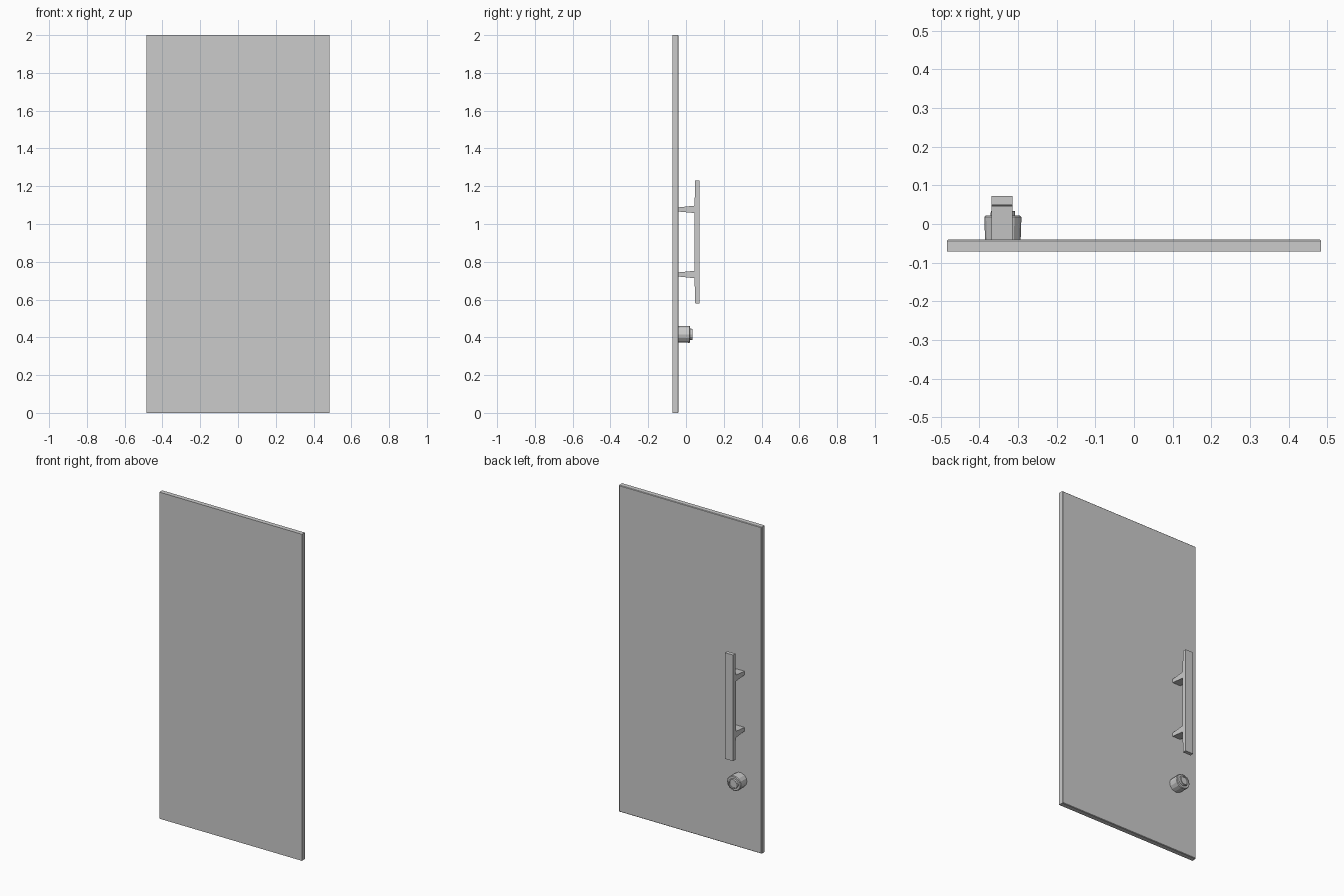
import bpy, bmesh, math
from mathutils import Matrix

if "Cube" in bpy.data.objects:
    bpy.data.objects.remove(bpy.data.objects["Cube"])


def finish(name, bm):
    bmesh.ops.recalc_face_normals(bm, faces=bm.faces)
    mesh = bpy.data.meshes.new(name)
    bm.to_mesh(mesh)
    bm.free()
    obj = bpy.data.objects.new(name, mesh)
    bpy.context.collection.objects.link(obj)
    return obj


# Door panel with slightly eased edges on the handle side
bm = bmesh.new()
bmesh.ops.create_cube(bm, size=1, matrix=Matrix.Translation((0, -0.056, 1)) @ Matrix.Diagonal((0.967, 0.031, 2, 1)))
back_edges = [e for e in bm.edges if all(v.co.y > -0.05 for v in e.verts)]
bmesh.ops.bevel(bm, geom=back_edges, offset=0.003, segments=1, affect='EDGES')
finish("door_panel", bm)

# Pull handle: half of the side profile (y, height above middle), mirrored
MID, X0, X1 = 0.905, -0.369, -0.314
half = [(0.072, 0.325), (0.049, 0.325), (0.045, 0.192), (-0.041, 0.183),
        (-0.041, 0.161), (0.045, 0.153)]
profile = half + [(y, -h) for y, h in reversed(half)]
bm = bmesh.new()
face = bm.faces.new([bm.verts.new((X0, y, MID + h)) for y, h in profile])
side = bmesh.ops.extrude_face_region(bm, geom=[face], use_keep_orig=True)["geom"]
for v in side:
    if isinstance(v, bmesh.types.BMVert):
        v.co.x = X1
bmesh.ops.triangulate(bm, faces=[f for f in bm.faces if len(f.verts) > 4])
finish("pull_handle", bm)

# Lock knob: turned profile (radius, y) with a raised, recessed cap
SIDES = 14
turned = [(0.046, -0.041), (0.048, 0.018), (0.044, 0.022), (0.032, 0.022),
          (0.031, 0.034), (0.024, 0.034), (0.023, 0.028)]
bm = bmesh.new()
rings = []
for r, y in turned:
    rings.append([bm.verts.new((-0.339 + r * math.cos(a), y, 0.416 + r * 0.96 * math.sin(a)))
                  for a in (2 * math.pi * i / SIDES for i in range(SIDES))])
for a, b in zip(rings, rings[1:]):
    for i in range(SIDES):
        j = (i + 1) % SIDES
        bm.faces.new((a[i], a[j], b[j], b[i]))
bm.faces.new(rings[0])
bm.faces.new(rings[-1])
finish("lock_knob", bm)
